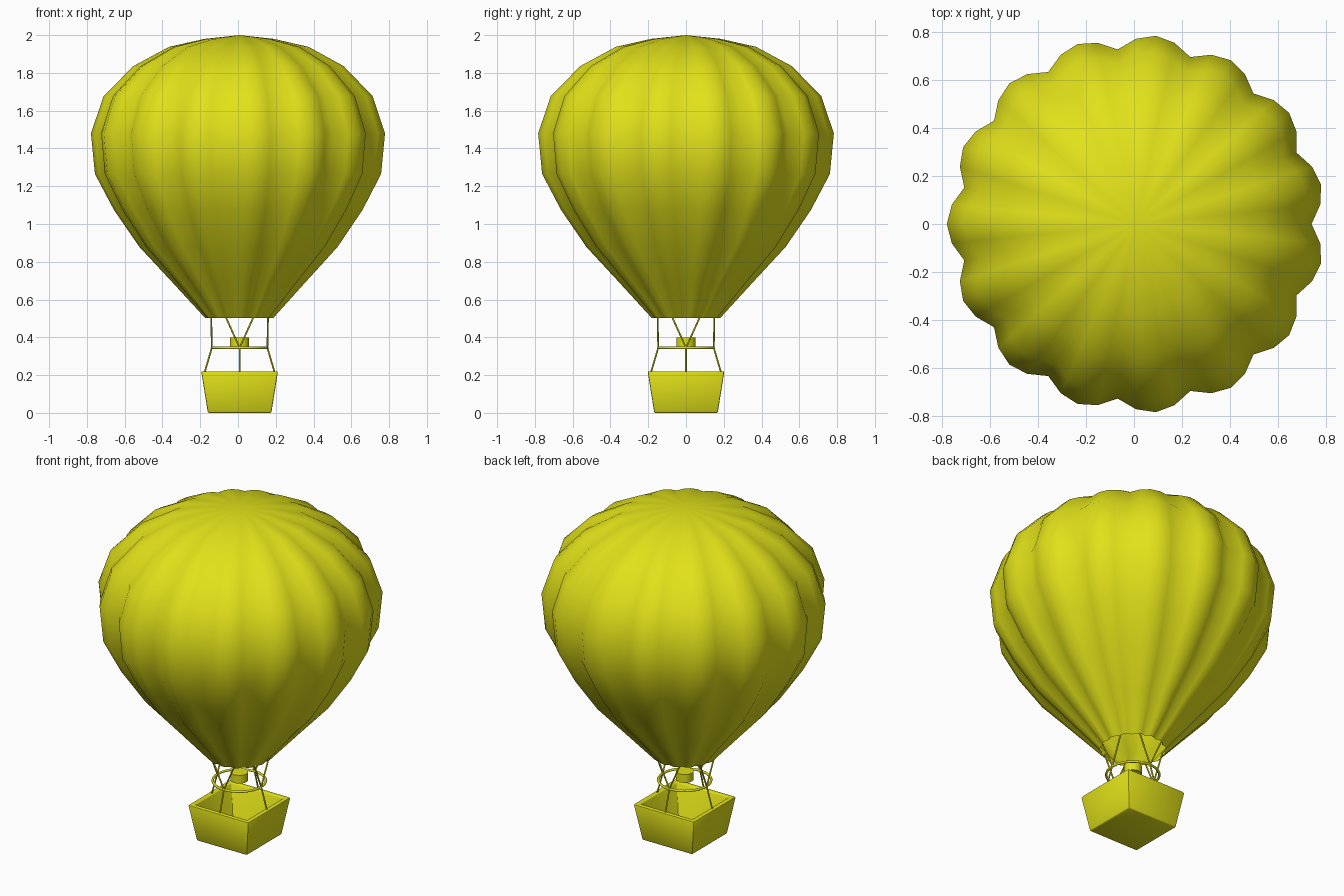
import bpy, bmesh, math
from mathutils import Vector

if "Cube" in bpy.data.objects:
    bpy.data.objects.remove(bpy.data.objects["Cube"])

CX = 0.0085  # the odd lobe count shifts the axis slightly off the bounding-box centre
yellow = bpy.data.materials.new("yellow")
yellow.diffuse_color = (0.75, 0.75, 0.01, 1)
yellow.use_nodes = True
yellow.node_tree.nodes["Principled BSDF"].inputs["Base Color"].default_value = yellow.diffuse_color


def finish(name, bm, angle=None):
    bmesh.ops.recalc_face_normals(bm, faces=bm.faces)
    me = bpy.data.meshes.new(name)
    bm.to_mesh(me)
    bm.free()
    me.materials.append(yellow)
    ob = bpy.data.objects.new(name, me)
    ob.location.x = CX
    bpy.context.collection.objects.link(ob)
    if angle:
        bpy.ops.object.select_all(action='DESELECT')
        bpy.context.view_layer.objects.active = ob
        ob.select_set(True)
        bpy.ops.object.shade_smooth_by_angle(angle=math.radians(angle))
    return ob


def skin(bm, rings, closed=False):
    pairs = list(zip(rings, rings[1:] + rings[:1])) if closed else list(zip(rings, rings[1:]))
    for a, b in pairs:
        n = len(a)
        for i in range(n):
            j = (i + 1) % n
            bm.faces.new((a[i], a[j], b[j], b[i]))


# Envelope: profile revolved with 15 scalloped lobes, open at the mouth
LOBES, STEPS = 15, 4
profile = [(0.183, 0.503), (0.355, 0.69), (0.53, 0.878), (0.665, 1.074),
           (0.766, 1.265), (0.787, 1.48), (0.72, 1.677), (0.563, 1.836),
           (0.373, 1.938), (0.187, 1.98)]
bm = bmesh.new()
N = LOBES * STEPS
rings = []
for r, z in profile:
    ring = []
    for i in range(N):
        a = 2 * math.pi * i / N
        f = 0.928 + 0.072 * math.sin(math.pi * (i % STEPS) / STEPS)
        ring.append(bm.verts.new((r * f * math.cos(a), r * f * math.sin(a), z)))
    rings.append(ring)
skin(bm, rings)
pole = bm.verts.new((0, 0, 2.0))
for i in range(N):
    bm.faces.new((rings[-1][i], rings[-1][(i + 1) % N], pole))
finish("envelope", bm, 60)

# Load ring
bm = bmesh.new()
rings = []
for i in range(32):
    a = 2 * math.pi * i / 32
    ring = []
    for k in range(8):
        b = 2 * math.pi * k / 8
        r = 0.146 + 0.007 * math.cos(b)
        ring.append(bm.verts.new((r * math.cos(a), r * math.sin(a), 0.345 + 0.007 * math.sin(b))))
    rings.append(ring)
skin(bm, rings, closed=True)
finish("load_ring", bm, 60)

# Burner
bm = bmesh.new()
bmesh.ops.create_cone(bm, cap_ends=True, segments=16, radius1=0.05, radius2=0.05, depth=0.05)
bmesh.ops.translate(bm, verts=bm.verts, vec=(0, 0, 0.374))
finish("burner", bm, 40)

# Basket: tapered square tub with rounded edges
bm = bmesh.new()
rings = []
for h, z in [(0.168, 0.0), (0.203, 0.22), (0.173, 0.22), (0.145, 0.03)]:
    rings.append([bm.verts.new((sx * h, sy * h, z))
                  for sx, sy in ((-1, -1), (1, -1), (1, 1), (-1, 1))])
skin(bm, rings)
bm.faces.new(rings[0])
bm.faces.new(rings[-1])
bmesh.ops.bevel(bm, geom=bm.edges[:], offset=0.007, segments=2, profile=0.5, affect='EDGES')
finish("basket", bm, 40)


# Ropes: ring to basket rim, and a V from the ring up to the mouth
def rope(bm, p, q, r=0.0045):
    p, q = Vector(p), Vector(q)
    d = q - p
    new = bmesh.ops.create_cone(bm, cap_ends=True, segments=8, radius1=r, radius2=r, depth=d.length)
    mat = d.to_track_quat('Z', 'Y').to_matrix().to_4x4()
    mat.translation = (p + q) / 2
    bmesh.ops.transform(bm, matrix=mat, verts=new['verts'])


def polar(r, deg, z):
    a = math.radians(deg)
    return (r * math.cos(a), r * math.sin(a), z)


lower, upper = bmesh.new(), bmesh.new()
for q in range(4):
    top = polar(0.147, 90 * q, 0.345)
    rope(lower, polar(0.186, 90 * q, 0.212), top)
    for s in (-1, 1):
        rope(upper, top, polar(0.169, 90 * q + s * 27, 0.515))
finish("basket_ropes", lower, 50)
finish("mouth_ropes", upper, 50)
